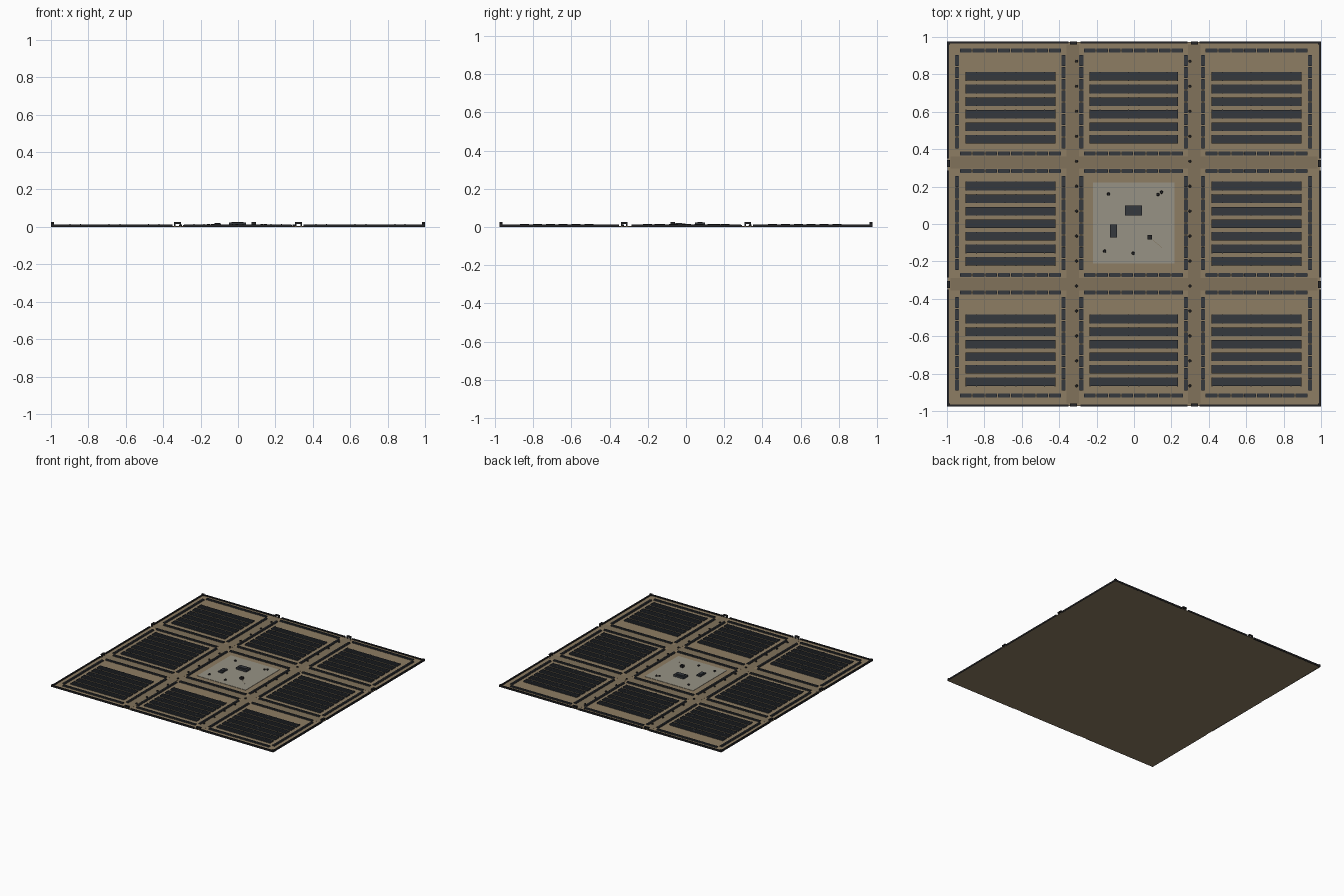
import bpy, bmesh, math
from mathutils import Matrix, Vector

if "Cube" in bpy.data.objects:
    bpy.data.objects.remove(bpy.data.objects["Cube"])

def mat(name, c):
    m = bpy.data.materials.new(name)
    m.diffuse_color = (*c, 1)
    m.use_nodes = True
    m.node_tree.nodes["Principled BSDF"].inputs["Base Color"].default_value = m.diffuse_color
    return m

SAND = mat("sand", (0.27, 0.205, 0.125))
TRACK = mat("track", (0.22, 0.17, 0.105))
PAD = mat("pad", (0.31, 0.29, 0.235))
SLATE = mat("slate", (0.035, 0.04, 0.048))
DARK = mat("dark", (0.018, 0.018, 0.02))
G = 0.005  # ground surface height

def box(bm, x0, x1, y0, y1, z0, z1):
    s = Vector((x1 - x0, y1 - y0, z1 - z0))
    c = Vector((x0 + x1, y0 + y1, z0 + z1)) / 2
    bmesh.ops.create_cube(bm, size=1, matrix=Matrix.Translation(c) @ Matrix.Diagonal((*s, 1)))

def cbox(bm, x, y, w, d, z0, z1):
    box(bm, x - w / 2, x + w / 2, y - d / 2, y + d / 2, z0, z1)

def post(bm, x, y, r, z0, z1, n=8):
    bmesh.ops.create_cone(bm, cap_ends=True, segments=n, radius1=r, radius2=r * 0.8, depth=z1 - z0,
                          matrix=Matrix.Translation((x, y, (z0 + z1) / 2)))

def finish(bm, name, m):
    me = bpy.data.meshes.new(name)
    bm.to_mesh(me)
    bm.free()
    me.materials.append(m)
    o = bpy.data.objects.new(name, me)
    bpy.context.collection.objects.link(o)
    return o

# ground slab
bm = bmesh.new()
box(bm, -0.997, 0.997, -0.972, 0.972, 0, G)
finish(bm, "ground", SAND)

# crossing tracks between the plots
for i, p in enumerate((-0.328, 0.323)):
    bm = bmesh.new()
    cbox(bm, p, 0, 0.066, 1.92, G - 0.002, G + 0.0006)
    finish(bm, f"track_ns_{i}", TRACK)
    bm = bmesh.new()
    cbox(bm, 0, p + 0.006, 1.96, 0.066, G - 0.002, G + 0.0004)
    finish(bm, f"track_ew_{i}", TRACK)

# perimeter wall with gaps where the tracks leave
bm = bmesh.new()
for s in (-1, 1):
    for a, b in ((-1, -0.35), (-0.285, 0.285), (0.35, 1)):
        cbox(bm, (a + b) / 2, s * 0.9695, b - a, 0.011, 0, 0.013)
        ya, yb = max(a, -0.975), min(b, 0.975)
        cbox(bm, s * 0.9945, (ya + yb) / 2, 0.011, yb - ya, 0, 0.013)
    # coping cubes on the corners
    for t in (-1, 1):
        cbox(bm, s * 0.992, t * 0.967, 0.016, 0.016, 0, 0.018)
finish(bm, "perimeter_wall", DARK)

# gate bars, raised over each opening on two legs
bm = bmesh.new()
for s in (-1, 1):
    for p in (-0.323, 0.323):
        cbox(bm, p, s * 0.968, 0.036, 0.017, 0.016, 0.025)
        cbox(bm, s * 0.991, p, 0.017, 0.036, 0.016, 0.025)
        for e in (-0.014, 0.014):
            cbox(bm, p + e, s * 0.968, 0.008, 0.012, G, 0.016)
            cbox(bm, s * 0.991, p + e, 0.012, 0.008, G, 0.016)
finish(bm, "gates", DARK)

# barrier walls around every plot, made of short segments
def barrier(bm, a, b, pos, along_x):
    n = 8
    step = (b - a) / n
    for k in range(n):
        c = a + (k + 0.5) * step
        L = step - 0.005
        for w, z0, z1 in ((0.022, G - 0.001, 0.010), (0.012, 0.010, 0.014)):
            if along_x:
                cbox(bm, c, pos, L, w, z0, z1)
            else:
                cbox(bm, pos, c, w, L, z0, z1)

XW = ((-0.946, -0.376), (-0.282, 0.277), (0.369, 0.942))   # plot side walls
YW = ((0.377, 0.928), (-0.273, 0.283), (-0.917, -0.366))   # plot end walls
for ix, (xa, xb) in enumerate(XW):
    for iy, (ya, yb) in enumerate(YW):
        bm = bmesh.new()
        for y in (ya, yb):
            barrier(bm, xa + 0.012, xb - 0.012, y, True)
        for x in (xa, xb):
            barrier(bm, ya + 0.024, yb - 0.023, x, False)
        finish(bm, f"barrier_{ix}_{iy}", SLATE)

# panel rows: a low tray, three long rails, raised cross ribs
def panel_row(bm, x0, x1, y):
    box(bm, x0, x1, y - 0.023, y + 0.023, G - 0.001, 0.010)
    for d in (-0.016, 0, 0.016):
        box(bm, x0, x1, y + d - 0.0055, y + d + 0.0055, 0.010, 0.014)
    for f in (0.005, 0.12, 0.44, 0.56, 0.88, 0.995):
        cbox(bm, x0 + f * (x1 - x0), y, 0.005, 0.047, 0.009, 0.0155)

XR = ((-0.90, -0.42), (-0.238, 0.234), (0.415, 0.896))
YR = ((0.789, 6), (0.203, 7), (-0.508, 6))
for ix, (x0, x1) in enumerate(XR):
    for iy, (top, n) in enumerate(YR):
        if ix == iy == 1:
            continue
        bm = bmesh.new()
        for k in range(n):
            panel_row(bm, x0, x1, top - k * 0.0672)
        finish(bm, f"panel_rows_{ix}_{iy}", SLATE)

# marker posts along the two long tracks
bm = bmesh.new()
for x in (-0.307, 0.299):
    for k in range(14):
        post(bm, x, 0.87 - k * 0.1335, 0.008, G, 0.013)
finish(bm, "marker_posts", DARK)

# central pad
bm = bmesh.new()
box(bm, -0.22, 0.217, -0.212, 0.223, G - 0.003, G + 0.0025)
finish(bm, "central_pad", PAD)

# cabinets on the pad: body with a smaller lid
P = G + 0.002
for name, x, y, w, d, h in (("main_cabinet", -0.003, 0.073, 0.092, 0.054, 0.027),
                            ("side_cabinet", -0.11, -0.038, 0.037, 0.07, 0.021)):
    bm = bmesh.new()
    cbox(bm, x, y, w, d, P, h - 0.004)
    cbox(bm, x, y, w * 0.7, d * 0.5, h - 0.004, h)
    finish(bm, name, SLATE)

# small posts, and a block with a ground cable
bm = bmesh.new()
for x, y in ((-0.136, 0.16), (0.128, 0.158), (0.147, 0.17), (-0.157, -0.145), (-0.005, -0.156)):
    post(bm, x, y, 0.009, P, 0.016)
finish(bm, "pad_posts", DARK)

bm = bmesh.new()
cbox(bm, 0.083, -0.07, 0.024, 0.024, P, 0.025)
finish(bm, "pad_block", DARK)

bm = bmesh.new()
m = Matrix.Translation((0.118, -0.1, P + 0.001)) @ Matrix.Rotation(-math.radians(40), 4, 'Z')
bmesh.ops.create_cube(bm, size=1, matrix=m @ Matrix.Diagonal((0.08, 0.002, 0.002, 1)))
finish(bm, "ground_cable", TRACK)
